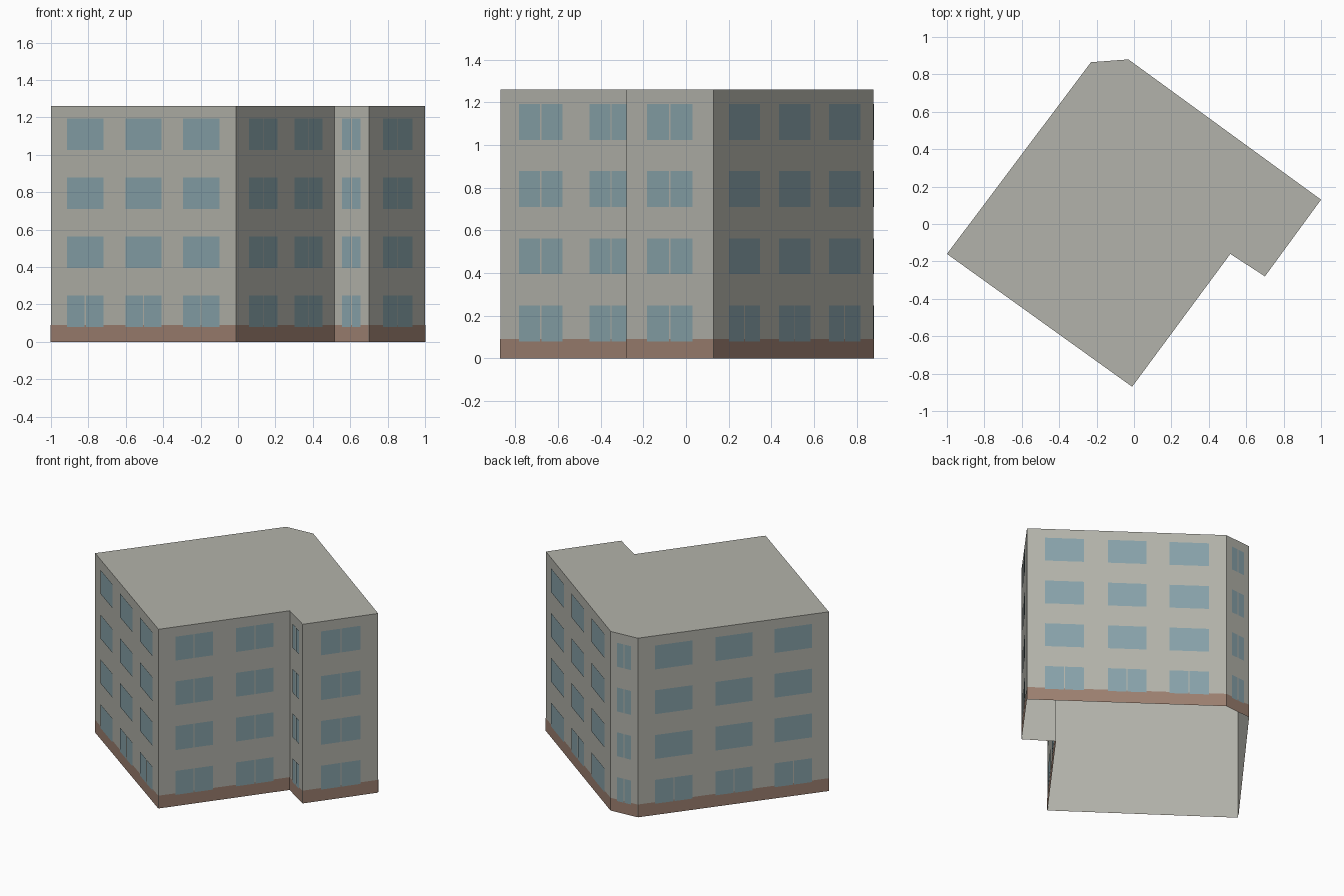
import bpy
import bmesh
from mathutils import Vector

cube = bpy.data.objects.get("Cube")
if cube:
    bpy.data.objects.remove(cube)


def make_material(name, color):
    mat = bpy.data.materials.new(name)
    mat.use_nodes = True
    mat.diffuse_color = (*color, 1)
    bsdf = next(n for n in mat.node_tree.nodes if n.type == 'BSDF_PRINCIPLED')
    bsdf.inputs["Base Color"].default_value = (*color, 1)
    return mat


plaster = make_material("grey plaster", (0.45, 0.45, 0.405))
glass = make_material("blue glass", (0.245, 0.365, 0.40))
brick = make_material("brown plinth", (0.335, 0.215, 0.163))

HEIGHT = 1.26
PLINTH_TOP = 0.09
SILL, STOREY, WINDOW_HEIGHT, STOREYS = 0.08, 0.315, 0.168, 4
MULLION = 0.007

# Footprint, counter-clockwise from above
corners = [Vector(p) for p in (
    (-1, -0.16), (-0.01, -0.87), (0.515, -0.16), (0.70, -0.28),
    (1, 0.13), (-0.03, 0.88), (-0.23, 0.865))]

# Window spans as fractions of the wall length
triple = ((0.09, 0.285), (0.405, 0.60), (0.715, 0.912))
double = ((0.127, 0.413), (0.59, 0.876))
single = ((0.24, 0.765),)

# Per wall: name, windows, whether upper storeys have divided panes
walls = (
    ("front_left", triple, False), ("front_right", double, True),
    ("notch", single, True), ("wing", single, True),
    ("back_right", triple, False), ("chamfer", single, True),
    ("back_left", triple, False))


def add_object(name, bm, material):
    mesh = bpy.data.meshes.new(name)
    bm.to_mesh(mesh)
    bm.free()
    mesh.materials.append(material)
    obj = bpy.data.objects.new(name, mesh)
    bpy.context.collection.objects.link(obj)
    return obj


def wall_plate(bm, start, end, span, z0, z1, offset):
    """Flat plate lying just outside the wall from start to end."""
    along = (end - start).normalized()
    out = Vector((along.y, -along.x)) * offset
    a = start + along * span[0] + out
    b = start + along * span[1] + out
    bm.faces.new([bm.verts.new((p.x, p.y, z)) for p, z in
                  ((a, z0), (b, z0), (b, z1), (a, z1))])


# Shell: walls and flat roof, open underneath
bm = bmesh.new()
low = [bm.verts.new((p.x, p.y, 0)) for p in corners]
high = [bm.verts.new((p.x, p.y, HEIGHT)) for p in corners]
for i in range(len(corners)):
    j = (i + 1) % len(corners)
    bm.faces.new((low[i], low[j], high[j], high[i]))
bm.faces.new(high)
add_object("building_shell", bm, plaster)

# Plinth band and windows on every wall
plinth = bmesh.new()
for i, (name, spans, divided) in enumerate(walls):
    start, end = corners[i], corners[(i + 1) % len(corners)]
    length = (end - start).length
    wall_plate(plinth, start, end, (0, length), 0, PLINTH_TOP, 0.002)

    panes = bmesh.new()
    for storey in range(STOREYS):
        z0 = SILL + storey * STOREY
        for s0, s1 in spans:
            left, right = s0 * length, s1 * length
            middle = (left + right) / 2
            if divided or storey == 0:
                parts = ((left, middle - MULLION / 2),
                         (middle + MULLION / 2, right))
            else:
                parts = ((left, right),)
            for part in parts:
                wall_plate(panes, start, end, part, z0, z0 + WINDOW_HEIGHT, 0.004)
    add_object(name + "_windows", panes, glass)
add_object("plinth_band", plinth, brick)
